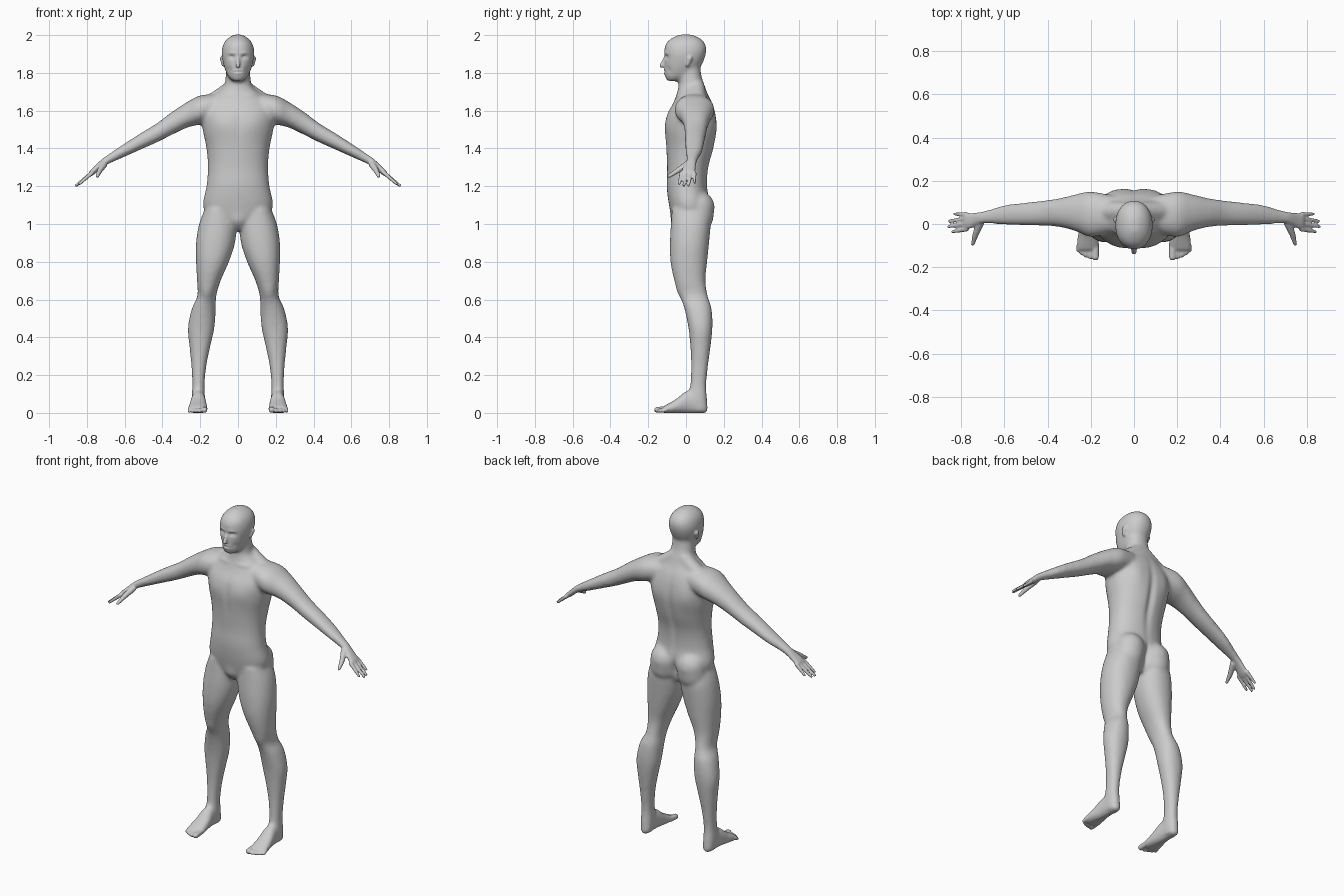
import bpy
import bmesh
from math import cos, sin, tau, exp
from mathutils import Vector

SIDES = 40
STEPS = 6
# For each loft direction: which coordinates are (along, first, second)
ORDER = {"x": (0, 2, 1), "y": (1, 0, 2), "z": (2, 0, 1)}

default_cube = bpy.data.objects.get("Cube")
if default_cube:
    bpy.data.objects.remove(default_cube, do_unlink=True)


def spline(rows):
    """Smoothly fill in sections between the given ones."""
    padded = [rows[0], *rows, rows[-1]]
    for before, start, end, after in zip(padded, padded[1:], padded[2:], padded[3:]):
        for step in range(STEPS):
            t = step / STEPS
            yield [b + t * ((c - a) + t * ((2 * a - 5 * b + 4 * c - d)
                   + t * (3 * b - a - 3 * c + d))) / 2
                   for a, b, c, d in zip(before, start, end, after)]
    yield rows[-1]


def rounded(value, power=0.92):
    return abs(value) ** power * (1 if value > 0 else -1)


def loft(bm, rows, direction, side=1):
    """Skin rounded sections; a row is (along, low, high, low, high)."""
    along, first, second = ORDER[direction]
    rings = []
    for pos, a0, a1, b0, b1 in spline(rows):
        ring = []
        for i in range(SIDES):
            angle = tau * i / SIDES
            co = Vector()
            co[along] = pos
            co[first] = (a0 + a1) / 2 + (a1 - a0) / 2 * rounded(cos(angle))
            co[second] = (b0 + b1) / 2 + (b1 - b0) / 2 * rounded(sin(angle))
            co.x *= side
            ring.append(bm.verts.new(co))
        rings.append(ring)
    faces = [bm.faces.new(rings[0]), bm.faces.new(rings[-1])]
    for low, high in zip(rings, rings[1:]):
        for i in range(SIDES):
            j = (i + 1) % SIDES
            faces.append(bm.faces.new((low[i], low[j], high[j], high[i])))
    bmesh.ops.recalc_face_normals(bm, faces=faces)


def capsule(bm, start, end, r_start, r_end, side=1):
    """Hull around two balls."""
    part = bmesh.new()
    for centre, radius in ((start, r_start), (end, r_end)):
        ball = bmesh.ops.create_icosphere(part, subdivisions=3, radius=radius)
        offset = Vector((centre[0] * side, centre[1], centre[2]))
        bmesh.ops.translate(part, verts=ball["verts"], vec=offset)
    hull = bmesh.ops.convex_hull(part, input=part.verts)
    inside = [v for v in hull["geom_interior"] if isinstance(v, bmesh.types.BMVert)]
    bmesh.ops.delete(part, geom=inside, context="VERTS")
    bmesh.ops.recalc_face_normals(part, faces=part.faces)
    mesh = bpy.data.meshes.new("part")
    part.to_mesh(mesh)
    part.free()
    bm.from_mesh(mesh)
    bpy.data.meshes.remove(mesh)


def fuse(bm, obj, voxel, smoothing):
    """Merge overlapping parts into one soft skin and return it."""
    bm.to_mesh(obj.data)
    bm.free()
    obj.modifiers.clear()
    remesh = obj.modifiers.new("Fuse", "REMESH")
    remesh.mode = "VOXEL"
    remesh.voxel_size = voxel
    smooth = obj.modifiers.new("Soften", "SMOOTH")
    smooth.factor = 0.5
    smooth.iterations = smoothing
    bpy.context.view_layer.update()
    result = bmesh.new()
    result.from_object(obj, bpy.context.evaluated_depsgraph_get())
    obj.modifiers.clear()
    return result


def sculpt(bm, dabs):
    """Push the skin along its normals near each spot, on both sides."""
    bm.normal_update()
    for centre, size, amount in dabs:
        for v in bm.verts:
            gap = (abs(v.co.x) - centre[0], v.co.y - centre[1], v.co.z - centre[2])
            distance = sum((g / s) ** 2 for g, s in zip(gap, size))
            if distance < 6:
                v.co += v.normal * amount * exp(-distance)


# Sections: height, half width, front, back
TORSO = [(.97, .07, -.04, .08), (1.02, .15, -.07, .11), (1.1, .185, -.09, .125),
         (1.2, .167, -.102, .113), (1.3, .159, -.1, .12), (1.4, .167, -.105, .147),
         (1.5, .187, -.112, .163), (1.58, .195, -.1, .157), (1.64, .175, -.068, .14),
         (1.69, .12, -.048, .115), (1.73, .075, -.04, .1), (1.78, .066, -.035, .083),
         (1.84, .06, -.03, .075)]
HEAD = [(1.757, .03, -.1, -.04), (1.78, .052, -.112, .03), (1.81, .066, -.115, .06),
        (1.84, .076, -.115, .082), (1.87, .083, -.114, .096), (1.9, .087, -.115, .105),
        (1.93, .084, -.114, .108), (1.96, .074, -.103, .098), (1.985, .052, -.074, .072),
        (2.003, .02, -.035, .03)]
# Height, inner, outer, front, back
LEG = [(1.08, .03, .175, -.075, .12), (1, .008, .206, -.08, .13),
       (.9, .016, .222, -.085, .122), (.8, .048, .222, -.082, .112),
       (.7, .092, .217, -.062, .103), (.62, .115, .215, -.032, .115),
       (.55, .118, .245, -.008, .136), (.45, .125, .265, .013, .14),
       (.35, .147, .257, .023, .13), (.25, .167, .247, .027, .117),
       (.15, .177, .242, .022, .108), (.07, .174, .246, .01, .112),
       (.01, .178, .24, .03, .117)]
# Distance outward, bottom, top, front, back
ARM = [(.1, 1.56, 1.69, -.04, .13), (.2, 1.528, 1.68, -.06, .15),
       (.27, 1.51, 1.645, -.033, .137), (.35, 1.472, 1.593, -.013, .118),
       (.43, 1.432, 1.533, -.008, .107), (.52, 1.392, 1.478, -.006, .097),
       (.6, 1.356, 1.426, -.003, .087), (.68, 1.32, 1.373, .001, .064),
       (.72, 1.296, 1.345, -.005, .058), (.76, 1.262, 1.306, -.027, .054),
       (.79, 1.244, 1.278, -.034, .054)]
# Depth, inner, outer, bottom, top
FOOT = [(.105, .18, .237, -.003, .06), (.05, .175, .245, -.003, .11),
        (0, .17, .25, -.003, .115), (-.05, .163, .26, -.003, .075),
        (-.1, .159, .267, -.003, .046), (-.128, .163, .266, .001, .03)]

# Large body masses
body = bpy.data.objects.new("body", bpy.data.meshes.new("body"))
bpy.context.collection.objects.link(body)
bm = bmesh.new()
for rows in (TORSO, HEAD):
    loft(bm, [(z, -w, w, front, back) for z, w, front, back in rows], "z")
for side in (1, -1):
    loft(bm, LEG, "z", side)
    loft(bm, ARM, "x", side)
    loft(bm, FOOT, "y", side)
    # Buttock and sloping shoulder muscle
    capsule(bm, (.088, .066, 1.09), (.093, .06, 1.04), .086, .086, side)
    capsule(bm, (.03, .06, 1.725), (.17, .06, 1.615), .04, .05, side)
bm = fuse(bm, body, voxel=.01, smoothing=8)

# Fingers: base depth, tip outward, tip depth, tip height
FINGERS = [(-.024, .84, -.036, 1.212), (.001, .858, -.012, 1.204),
           (.024, .853, .014, 1.205), (.044, .83, .046, 1.22)]
# Toes: sideways position, tip depth, radius
TOES = [(.178, -.153, .016), (.203, -.152, .011), (.223, -.144, .011),
        (.241, -.135, .01), (.257, -.122, .01)]
for side in (1, -1):
    for depth, reach, tip_depth, tip_height in FINGERS:
        capsule(bm, (.775, depth, 1.269), (reach, tip_depth, tip_height), .0115, .0075, side)
    # Thumb in two joints
    capsule(bm, (.71, .005, 1.315), (.733, -.048, 1.28), .018, .014, side)
    capsule(bm, (.733, -.048, 1.28), (.745, -.092, 1.252), .014, .009, side)
    for across, tip, radius in TOES:
        capsule(bm, (across, -.1, .02), (across, tip, radius), radius, radius, side)
    # Ear
    capsule(bm, (.078, .008, 1.843), (.082, .02, 1.876), .01, .014, side)
# Nose
capsule(bm, (0, -.108, 1.885), (0, -.129, 1.838), .008, .012)
bm = fuse(bm, body, voxel=.0055, smoothing=3)

# Muscle and face forms: spot, spread, height
sculpt(bm, [
    ((.034, -.105, 1.884), (.017, .03, .011), -.011),    # eye socket
    ((.034, -.1, 1.881), (.008, .02, .005), .004),       # eye
    ((.03, -.11, 1.904), (.025, .03, .008), .003),       # brow
    ((0, -.115, 1.814), (.018, .03, .004), .005),        # upper lip
    ((0, -.115, 1.796), (.016, .03, .005), .005),        # lower lip
    ((0, -.115, 1.805), (.02, .03, .003), -.004),        # mouth line
    ((.045, -.09, 1.815), (.015, .03, .02), -.004),      # cheek
    ((0, .15, 1.4), (.022, .08, .18), -.012),            # spine groove
    ((.1, .15, 1.53), (.05, .06, .08), .007),            # shoulder blade
    ((0, .12, 1.05), (.016, .09, .06), -.02),            # buttock cleft
    ((.085, -.11, 1.53), (.06, .05, .05), .005),         # chest
    ((0, -.11, 1.5), (.02, .05, .1), -.004),             # breastbone
    ((0, -.08, 1.01), (.04, .05, .04), .01),             # groin
    ((.165, -.04, .64), (.03, .03, .04), .006),          # kneecap
    ((.08, -.05, 1.68), (.05, .03, .012), .004),         # collarbone
])
for v in bm.verts:
    v.co.z = max(v.co.z, 0)
bm.to_mesh(body.data)
bm.free()
body.data.shade_smooth()

# Plain grey skin
COLOUR = (.6, .6, .6, 1)
skin = bpy.data.materials.new("plain grey")
skin.use_nodes = True
skin.diffuse_color = COLOUR
skin.node_tree.nodes["Principled BSDF"].inputs["Base Color"].default_value = COLOUR
body.data.materials.clear()
body.data.materials.append(skin)
for face in body.data.polygons:
    face.material_index = 0
